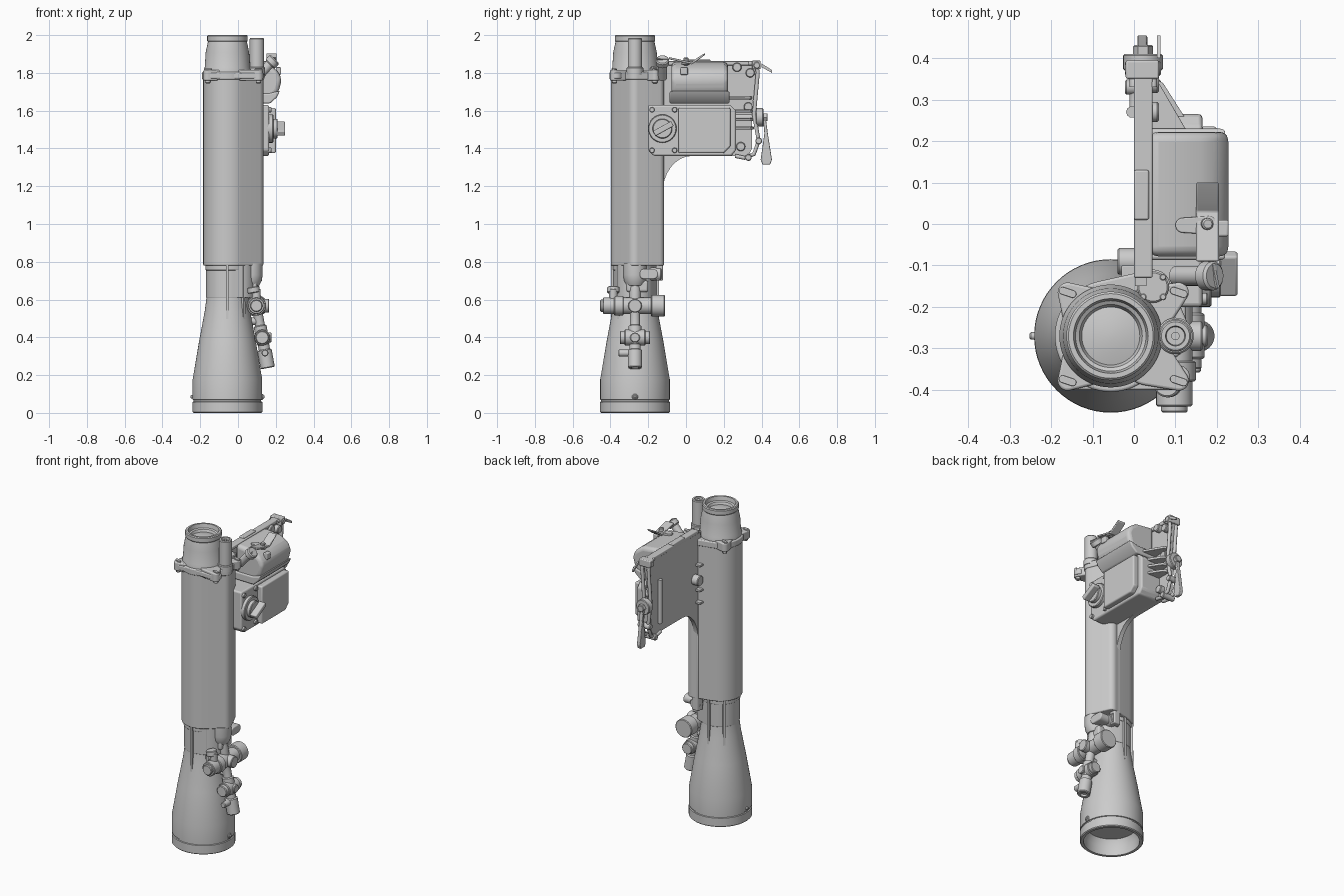
import bpy, bmesh, math
from mathutils import Vector
CX, CY = -0.056, -0.27          # main optical axis


def finish(bm, name, bevel=0, seg=3):
    bmesh.ops.recalc_face_normals(bm, faces=bm.faces)
    me = bpy.data.meshes.new(name)
    bm.to_mesh(me)
    bm.free()
    o = bpy.data.objects.new(name, me)
    bpy.context.collection.objects.link(o)
    if bevel:
        m = o.modifiers.new("bevel", 'BEVEL')
        m.width, m.segments, m.limit_method = bevel, seg, 'ANGLE'
    return o


def lathe(name, prof, p0=(CX, CY, 0), axis=(0, 0, 1), n=64):
    """Spin (radius, height) points about an axis through p0."""
    bm = bmesh.new()
    q = Vector((0, 0, 1)).rotation_difference(Vector(axis))
    rings = []
    for r, h in prof:
        rings.append([bm.verts.new(q @ Vector((r * math.cos(a), r * math.sin(a), h)) + Vector(p0))
                      for a in [2 * math.pi * i / n for i in range(n)]])
    for A, B in zip(rings, rings[1:]):
        for i in range(n):
            bm.faces.new((A[i], A[(i + 1) % n], B[(i + 1) % n], B[i]))
    bm.faces.new(rings[0])
    bm.faces.new(rings[-1])
    return finish(bm, name)


def cyl(name, a, b, r, c=0.004, n=32):
    """Capped cylinder between two points with chamfered ends."""
    d = Vector(b) - Vector(a)
    L = d.length
    return lathe(name, [(r - c, 0), (r, c), (r, L - c), (r - c, L)], a, d, n)


def prism(name, pts, plane, lo, hi, bevel=0, seg=3):
    """Extrude a 2D outline drawn in xy, yz or xz."""
    put = {'xy': lambda u, v, w: (u, v, w), 'yz': lambda u, v, w: (w, u, v),
           'xz': lambda u, v, w: (u, w, v)}[plane]
    bm = bmesh.new()
    A = [bm.verts.new(put(u, v, lo)) for u, v in pts]
    B = [bm.verts.new(put(u, v, hi)) for u, v in pts]
    bm.faces.new(A)
    bm.faces.new(B)
    for i in range(len(A)):
        j = (i + 1) % len(A)
        bm.faces.new((A[i], A[j], B[j], B[i]))
    return finish(bm, name, bevel, seg)


def box(name, x, y, z, bevel=0.005):
    return prism(name, [(x[0], y[0]), (x[1], y[0]), (x[1], y[1]), (x[0], y[1])], 'xy', *z, bevel)


def hull(circles, n=64):
    """Convex outline around several (x, y, r) circles."""
    pts = sorted((x + r * math.cos(2 * math.pi * i / n), y + r * math.sin(2 * math.pi * i / n))
                 for x, y, r in circles for i in range(n))

    def half(seq):
        out = []
        for p in seq:
            while len(out) > 1 and ((out[-1][0] - out[-2][0]) * (p[1] - out[-2][1])
                                    - (out[-1][1] - out[-2][1]) * (p[0] - out[-2][0])) <= 1e-9:
                out.pop()
            out.append(p)
        return out[:-1]
    return half(pts) + half(pts[::-1])


def rod(name, pts, r):
    cu = bpy.data.curves.new(name, 'CURVE')
    cu.dimensions, cu.bevel_depth, cu.bevel_resolution, cu.use_fill_caps = '3D', r, 3, True
    s = cu.splines.new('POLY')
    s.points.add(len(pts) - 1)
    for p, c in zip(s.points, pts):
        p.co = (*c, 1)
    o = bpy.data.objects.new(name, cu)
    bpy.context.collection.objects.link(o)


# objective bell with hollow mouth
lathe("objective_bell", [(0.145, 0.10), (0.163, 0.06), (0.163, 0), (0.18, 0), (0.185, 0.005), (0.185, 0.058),
                         (0.179, 0.06), (0.179, 0.068), (0.184, 0.07), (0.184, 0.178), (0.15, 0.38),
                         (0.12, 0.54), (0.112, 0.60), (0.11, 0.62), (0.11, 0.80)])
for s in (-1, 1):
    cyl("bell_pin", (CX + s * 0.17, CY, 0.085), (CX + s * 0.196, CY, 0.085), 0.009)
cyl("bell_button", (CX + 0.17, CY, 0.085), (CX + 0.19, CY, 0.085), 0.016)
for i in range(4):                                   # tapered fins on the bell neck
    a = math.radians(45 + 90 * i) if i % 2 else math.radians(90 * i + 270)
    o = prism("neck_fin", [(0.105, 0.79), (0.126, 0.79), (0.126, 0.62), (0.128, 0.49), (0.105, 0.6)],
              'xz', -0.007, 0.007)
    o.location, o.rotation_euler = (CX, CY, 0), (0, 0, a)
prism("neck_sleeve", hull([(CX, CY, 0.113), (-0.01, CY, 0.10)]), 'xy', 0.61, 0.8, 0.004)

# main body
main = hull([(CX, CY, 0.128), (0.093, CY, 0.041), (0.046, -0.152, 0.036)])
prism("main_body", main, 'xy', 0.78, 1.78, 0.006)
prism("body_foot", hull([(CX, CY, 0.117), (0.085, CY, 0.04)]), 'xy', 0.755, 0.79, 0.004)
lathe("lower_housing", [(0.02, 0.665), (0.045, 0.675), (0.058, 0.70), (0.062, 0.73), (0.062, 0.79)], (0.068, CY, 0))
prism("rear_rail", [(-0.01, -0.16), (0.05, -0.16), (0.045, -0.122), (0, -0.122)], 'xy', 0.70, 1.40, 0.006)
prism("slotted_boss", hull([(-0.22, 0.735, 0.027), (-0.175, 0.735, 0.027)], 24), 'yz', 0.05, 0.125, 0.006)
cyl("rear_boss", (0.03, -0.20, 0.735), (0.03, -0.13, 0.735), 0.035)

# top flange, ears and caps
prism("top_flange", hull([(CX, CY, 0.135), (0.095, CY, 0.044), (0.046, -0.152, 0.042)]), 'xy', 1.765, 1.805, 0.006)
for x, y in ((-0.16, -0.165), (-0.16, -0.378), (0.108, -0.378), (0.108, -0.165)):
    dx, dy = (CX - x) * 0.45, (CY - y) * 0.45
    prism("flange_ear", hull([(x, y, 0.024), (x + dx, y + dy, 0.06)], 32), 'xy', 1.76, 1.815, 0.006)
    prism("ear_slot_bolt", hull([(x - 0.012, y + 0.004, 0.009), (x + 0.012, y - 0.004, 0.009)], 20),
          'xy', 1.81, 1.822, 0.002)
    cyl("ear_stud", (x, y, 1.745), (x, y, 1.78), 0.014)
prism("flange_web", hull([(-0.15, -0.37, 0.03), (0.105, -0.37, 0.03)], 24), 'xy', 1.77, 1.80, 0.005)
cyl("round_cap", (0.046, -0.152, 1.79), (0.046, -0.152, 1.83), 0.038)
for i in range(4):
    a = math.radians(90 * i + 45)
    px, py = 0.046 + 0.034 * math.cos(a), -0.152 + 0.034 * math.sin(a)
    cyl("cap_lug", (px, py, 1.80), (px, py, 1.835), 0.008, 0.002, 12)
lathe("side_tube", [(0.038, 1.79), (0.038, 1.98), (0.034, 1.985), (0.024, 1.985), (0.022, 1.965), (0.01, 1.965),
                    (0.01, 1.98)], (0.10, CY, 0), n=40)
lathe("side_tube_collar", [(0.044, 1.79), (0.044, 1.825), (0.04, 1.83)], (0.10, CY, 0), n=40)

# eyepiece with recessed lens
lathe("eyepiece", [(0.124, 1.79), (0.124, 1.82), (0.12, 1.83), (0.115, 1.91), (0.103, 1.965), (0.107, 1.97),
                   (0.107, 1.995), (0.102, 2.0), (0.09, 2.0), (0.085, 1.975), (0.076, 1.97), (0.07, 1.955),
                   (0.04, 1.962), (0.01, 1.965)])

# side mounting plate with curved gusset below
arc = [(0.03 - 0.155 * math.sin(t), 1.16 + 0.2 * math.cos(t)) for t in [math.pi / 2 * i / 8 for i in range(9)]]
prism("mounting_plate", [(-0.15, 1.84), (0.36, 1.86), (0.385, 1.83), (0.35, 1.62), (0.35, 1.40), (0.33, 1.36)]
      + arc + [(-0.15, 1.16)], 'yz', 0.002, 0.03)
box("plate_top_edge", (0, 0.045), (-0.13, 0.38), (1.84, 1.862))
box("plate_hinge", (0.0, 0.036), (0.01, 0.13), (1.845, 1.87))
cyl("plate_boss", (-0.04, -0.09, 1.56), (0.02, -0.09, 1.56), 0.032)
for z in (1.40, 1.48, 1.64):
    box("body_rib", (-0.03, 0.02), (-0.155, -0.10), (z, z + 0.014), 0.003)
for y, z in ((0.27, 1.83), (0.29, 1.41), (0.34, 1.80), (0.33, 1.62)):
    cyl("plate_pad", (0.02, y, z), (0.06, y, z), 0.024)

# upper canister: domed lid on a wider rim
prism("canister", [(0.035, 1.66), (0.165, 1.65), (0.215, 1.70), (0.232, 1.765), (0.212, 1.81),
                   (0.16, 1.845), (0.035, 1.86)], 'xz', -0.078, 0.222, 0.024, 4)
prism("canister_rim", [(0.03, 1.64), (0.17, 1.638), (0.205, 1.67), (0.222, 1.705), (0.16, 1.69), (0.03, 1.69)],
      'xz', -0.087, 0.23, 0.008)
cyl("clamp_neck", (0.10, -0.125, 1.77), (0.17, -0.125, 1.85), 0.024)
cyl("clamp_screw", (0.168, -0.125, 1.845), (0.195, -0.125, 1.872), 0.035, 0.006)
o = box("screw_slot", (-0.004, 0.004), (-0.03, 0.03), (-0.003, 0.003), 0)
o.location, o.rotation_euler = (0.196, -0.125, 1.873), (0, 0.75, 0.2)
# bent lever lying over the lid
o = prism("lever_arm", [(-0.09, 1.872), (0.03, 1.845), (0.06, 1.865), (0.10, 1.895), (0.10, 1.905),
                        (0.055, 1.877), (0.03, 1.857), (-0.09, 1.884)], 'yz', 0.15, 0.205, 0.004)
prism("lever_tab", hull([(0.118, -0.003, 0.018), (0.18, -0.003, 0.022)], 24), 'xy', 1.845, 1.862, 0.003)
cyl("lever_pivot", (0.172, 0.0, 1.84), (0.178, 0.0, 1.88), 0.014)
box("latch_block", (0.20, 0.228), (-0.03, 0.01), (1.79, 1.83))

# lower box with raised cover and rotary knob
prism("control_box", [(-0.20, 1.39), (-0.17, 1.36), (0.24, 1.36), (0.265, 1.39), (0.265, 1.60), (0.235, 1.63),
                      (-0.20, 1.63)], 'yz', 0.02, 0.165, 0.01)
prism("control_box_cover", [(-0.04, 1.375), (0.20, 1.375), (0.235, 1.41), (0.235, 1.615), (-0.04, 1.615)],
      'yz', 0.16, 0.20, 0.008)
cyl("knob_base", (0.15, -0.125, 1.505), (0.187, -0.125, 1.505), 0.075)
cyl("knob_disc", (0.18, -0.125, 1.505), (0.21, -0.125, 1.505), 0.052)
o = box("knob_grip", (0.20, 0.25), (-0.055, 0.055), (-0.015, 0.015), 0.006)
o.location, o.rotation_euler = (0, -0.12, 1.505), (0.5, 0, 0)
for y, z in ((-0.18, 1.39), (-0.18, 1.605), (-0.06, 1.39), (-0.06, 1.605)):
    cyl("box_screw", (0.15, y, z), (0.178, y, z), 0.014, 0.003, 20)

# end bracket: horizontal ribs, rod frame and hub
for z in (1.50, 1.545, 1.59):
    prism("bracket_rib", [(0.03, 0.23), (0.14, 0.23), (0.07, 0.34), (0.03, 0.36)], 'xy', z, z + 0.016, 0.003)
prism("upper_brace", [(0.03, 0.21), (0.13, 0.22), (0.06, 0.34), (0.03, 0.35)], 'xy', 1.66, 1.675, 0.003)
for x in (0.0, 0.045):
    rod("frame_rod", [(x, 0.33, 1.85), (x, 0.375, 1.85), (x, 0.38, 1.80), (x, 0.36, 1.58), (x, 0.385, 1.44),
                      (x, 0.36, 1.37), (x, 0.31, 1.35), (x, 0.26, 1.36)], 0.011)
for y, z in ((0.375, 1.84), (0.385, 1.44), (0.33, 1.352)):
    cyl("frame_cross_pin", (-0.022, y, z), (0.065, y, z), 0.018)
box("top_lug", (-0.02, 0.06), (0.35, 0.395), (1.82, 1.865))
rod("lock_rod", [(-0.005, 0.27, 1.70), (-0.005, 0.27, 1.42)], 0.014)
cyl("hub_shaft", (0.022, 0.24, 1.565), (0.022, 0.425, 1.565), 0.017)
cyl("hub_disc", (0.022, 0.37, 1.565), (0.022, 0.41, 1.565), 0.048)
cyl("hub_nut", (0.022, 0.40, 1.565), (0.022, 0.432, 1.565), 0.024, 0.004, 6)
prism("crank_blade", [(0.405, 1.58), (0.42, 1.58), (0.433, 1.48), (0.455, 1.34), (0.445, 1.315), (0.405, 1.315),
                      (0.395, 1.34), (0.415, 1.48)], 'yz', 0.008, 0.032, 0.004)
prism("release_tab", [(0.40, 1.83), (0.455, 1.80), (0.455, 1.815), (0.40, 1.85)], 'yz', 0.055, 0.064)

# small aiming scope hanging off the lower housing
P, Q = Vector((0.075, CY, 0.69)), Vector((0.158, CY, 0.235))


def at(t, dy=0, dx=0):
    return P.lerp(Q, t) + Vector((dx, dy, 0))


lathe("aim_tube", [(0.03, 0), (0.03, 0.14), (0.026, 0.15), (0.026, 0.23), (0.034, 0.235), (0.034, 0.33),
                   (0.03, 0.335), (0.03, 0.36), (0.038, 0.365), (0.038, 0.455), (0.034, 0.46), (0.02, 0.46),
                   (0.02, 0.445)], P, Q - P, 40)
for name, t, y0, y1, r in (("cross_tube", 0.27, -0.17, 0.11, 0.044), ("cross_cap_large", 0.27, 0.085, 0.158, 0.058),
                           ("cross_collar", 0.27, -0.11, -0.06, 0.052), ("cross_cap_small", 0.27, -0.185, -0.14, 0.032),
                           ("lower_cross", 0.64, -0.08, 0.08, 0.035), ("lower_cross_band", 0.64, -0.055, 0.055, 0.042),
                           ("focus_pin", 0.82, -0.088, 0.0, 0.018)):
    cyl(name, at(t, y0), at(t, y1), r)
cyl("elevation_stem", at(0.27, -0.115), at(0.27, -0.115) + Vector((0, 0, 0.09)), 0.022)
cyl("elevation_knob", at(0.12, -0.115), at(0.05, -0.115), 0.033)
cyl("front_dial", at(0.27, 0, 0.02), at(0.27, 0, 0.068), 0.036)
cyl("lower_dial", at(0.64, 0, 0.0), at(0.64, 0, 0.05), 0.026)
cyl("side_port", at(0.45, 0.0, -0.05), at(0.45, 0.0, 0.02), 0.02)
box("scope_bracket", (0.03, 0.10), (-0.315, -0.2), (0.64, 0.70), 0.012)

# smooth shading with sharp edges kept
bpy.ops.object.select_all(action='DESELECT')
for o in bpy.context.scene.objects:
    if o.type == 'MESH':
        o.select_set(True)
        bpy.context.view_layer.objects.active = o
bpy.ops.object.shade_smooth_by_angle(angle=math.radians(30))
